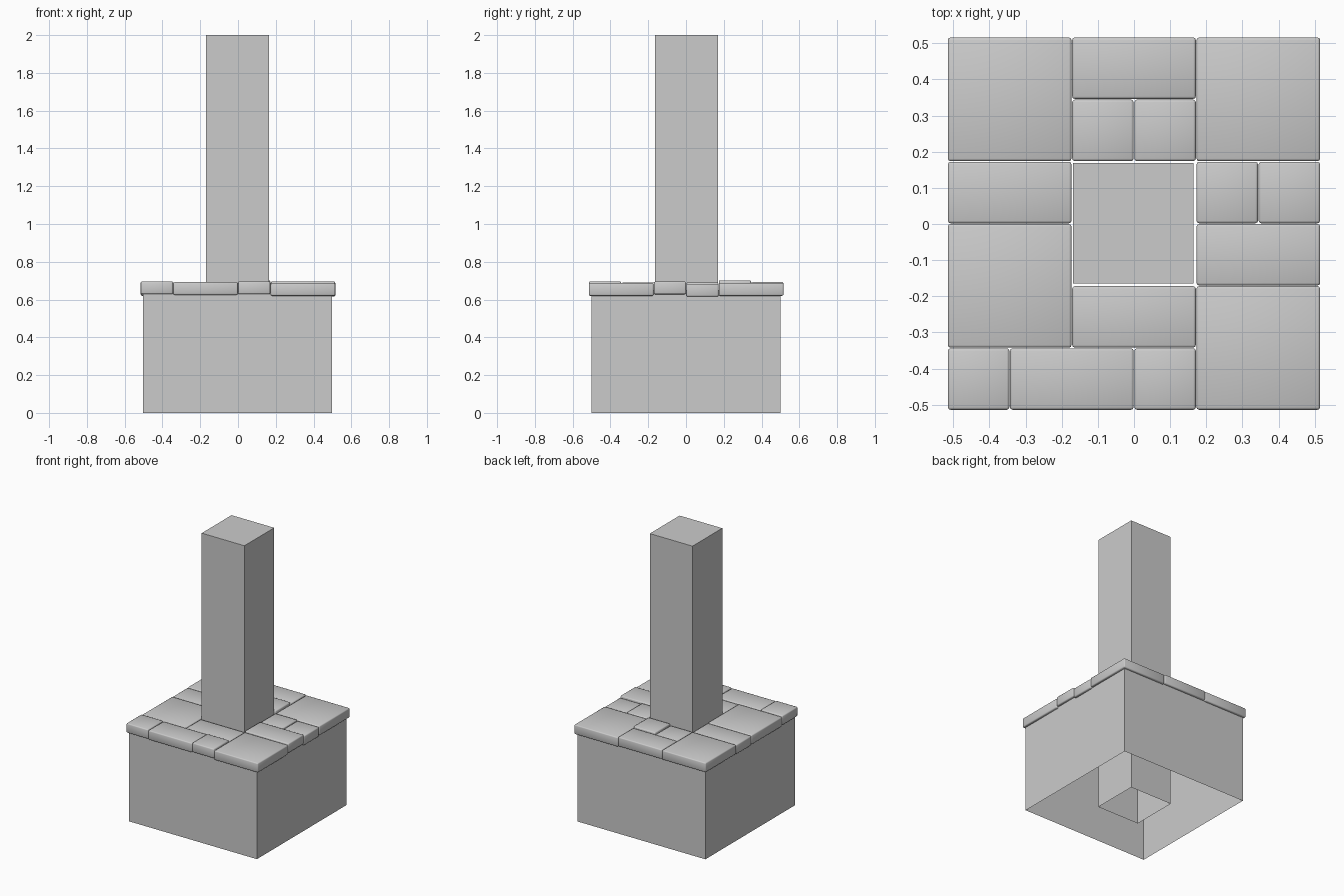
import bpy
import bmesh
from mathutils import Matrix

default_cube = bpy.data.objects.get("Cube")
if default_cube:
    bpy.data.objects.remove(default_cube, do_unlink=True)

# One plain stone colour
stone = bpy.data.materials.new("stone_grey")
stone.use_nodes = True
colour = (0.6, 0.6, 0.6, 1)
stone.diffuse_color = colour
stone.node_tree.nodes["Principled BSDF"].inputs["Base Color"].default_value = colour


def block(name, low, high, open_bottom=False, open_top=False, bevel=0):
    """Axis-aligned block between two corners, optionally open or bevelled."""
    bm = bmesh.new()
    size = [b - a for a, b in zip(low, high)]
    centre = [(a + b) / 2 for a, b in zip(low, high)]
    bmesh.ops.create_cube(bm, size=1, matrix=Matrix.Translation(centre) @ Matrix.Diagonal((*size, 1)))
    bm.normal_update()
    removed = [f for f in bm.faces
               if (open_bottom and f.normal.z < -0.9) or (open_top and f.normal.z > 0.9)]
    bmesh.ops.delete(bm, geom=removed, context="FACES")
    if bevel:
        bmesh.ops.bevel(bm, geom=bm.edges[:], offset=bevel, segments=2,
                        profile=0.5, affect="EDGES")
        for face in bm.faces:
            face.smooth = True
    mesh = bpy.data.meshes.new(name)
    bm.to_mesh(mesh)
    bm.free()
    mesh.materials.append(stone)
    obj = bpy.data.objects.new(name, mesh)
    bpy.context.collection.objects.link(obj)
    return obj


# Hollow base walls and a shaft running down through them
block("base_walls", (-0.502, -0.5, 0), (0.498, 0.5, 0.65), open_bottom=True, open_top=True)
block("column", (-0.169, -0.164, 0), (0.165, 0.169, 2), open_bottom=True)

# Paving slabs on a six by six grid: column, row, width, depth, top height
slabs = [
    (0, 0, 1, 1, 0.696), (1, 0, 2, 1, 0.692), (3, 0, 1, 1, 0.696), (4, 0, 2, 2, 0.687),
    (0, 1, 2, 2, 0.69), (2, 1, 2, 1, 0.687), (4, 2, 2, 1, 0.695), (4, 3, 1, 1, 0.69),
    (5, 3, 1, 1, 0.683), (0, 3, 2, 1, 0.687), (0, 4, 2, 2, 0.69), (4, 4, 2, 2, 0.687),
    (2, 4, 1, 1, 0.69), (3, 4, 1, 1, 0.702), (2, 5, 2, 1, 0.692),
]
cell = 0.172
start = -3 * cell
joint = 0.001
for number, (col, row, width, depth, top) in enumerate(slabs, 1):
    x, y = start + col * cell, start + row * cell + joint
    block(f"paving_slab_{number}",
          (x + joint, y + joint, top - 0.067),
          (x + width * cell - joint, y + depth * cell - joint, top),
          bevel=0.007)
